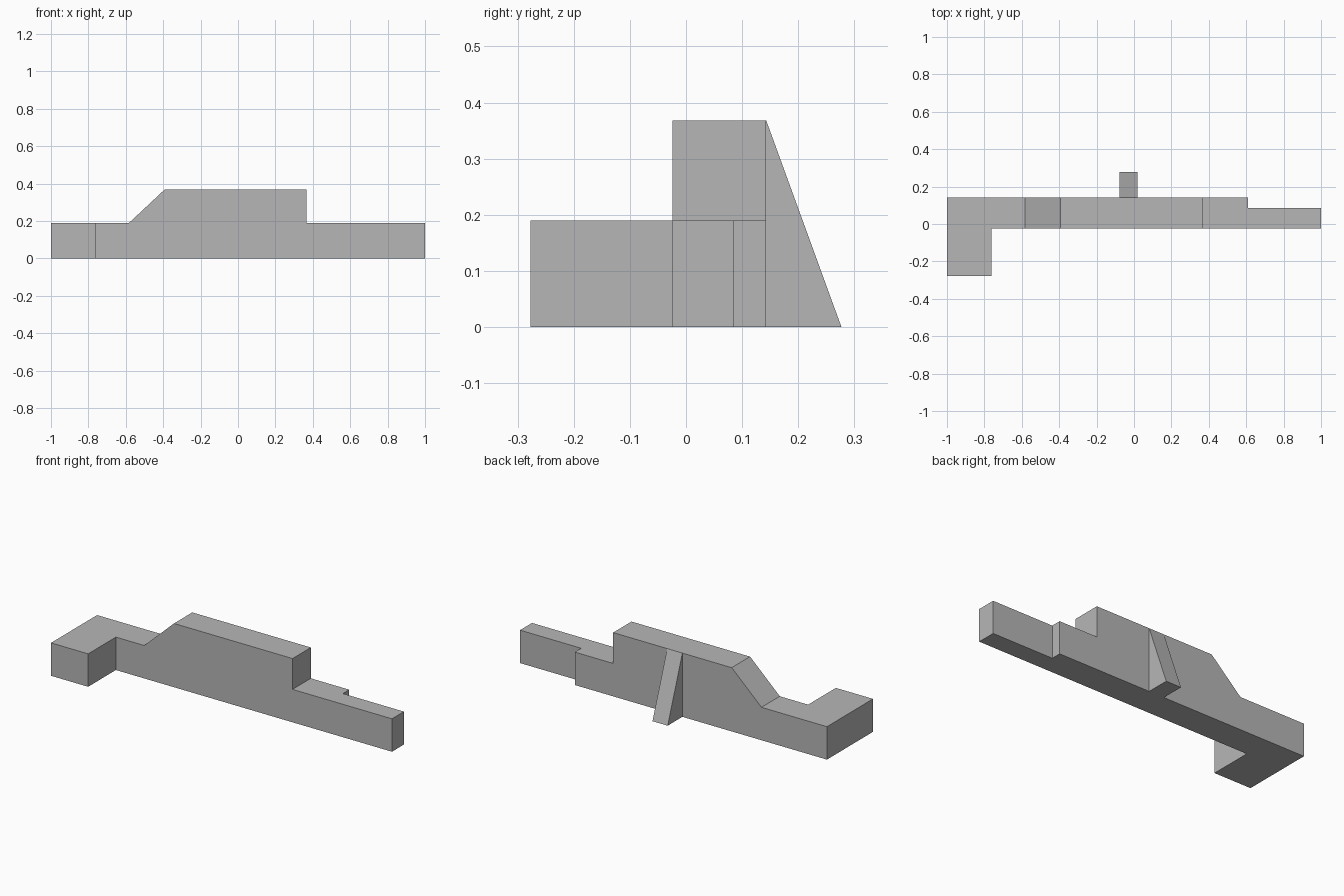
import bpy
import bmesh
from mathutils import Vector

cube = bpy.data.objects.get("Cube")
if cube:
    bpy.data.objects.remove(cube, do_unlink=True)

# Single plain grey
grey = bpy.data.materials.new("plain_grey")
grey.use_nodes = True
colour = (0.47, 0.47, 0.47, 1)
grey.diffuse_color = colour
grey.node_tree.nodes["Principled BSDF"].inputs["Base Color"].default_value = colour

LOW, HIGH = 0.19, 0.368         # heights of the low wall and the raised block
FRONT, BACK = -0.024, 0.143     # faces of the main wall


def prism(name, outline, offset):
    """Extrude a closed outline along an offset into a solid part."""
    bm = bmesh.new()
    face = bm.faces.new([bm.verts.new(p) for p in outline])
    ext = bmesh.ops.extrude_face_region(bm, geom=[face], use_keep_orig=True)
    moved = [v for v in ext["geom"] if isinstance(v, bmesh.types.BMVert)]
    bmesh.ops.translate(bm, verts=moved, vec=Vector(offset))
    bmesh.ops.recalc_face_normals(bm, faces=bm.faces)
    mesh = bpy.data.meshes.new(name)
    bm.to_mesh(mesh)
    bm.free()
    mesh.materials.append(grey)
    obj = bpy.data.objects.new(name, mesh)
    bpy.context.collection.objects.link(obj)
    return obj


# Low wall with a forward wing on its right and a thinner left end
footprint = [(-1, -0.277), (-0.763, -0.277), (-0.763, FRONT), (1, FRONT),
             (1, 0.085), (0.61, 0.085), (0.61, BACK), (-1, BACK)]
prism("low_wall", [(x, y, 0) for x, y in footprint], (0, 0, LOW))

# Raised block with one sloping end
profile = [(-0.582, LOW), (0.365, LOW), (0.365, HIGH), (-0.392, HIGH)]
prism("raised_wall", [(x, FRONT, z) for x, z in profile], (0, BACK - FRONT, 0))

# Triangular buttress behind the wall
triangle = [(BACK, 0), (0.277, 0), (BACK, HIGH)]
prism("rear_buttress", [(-0.077, y, z) for y, z in triangle], (0.097, 0, 0))
